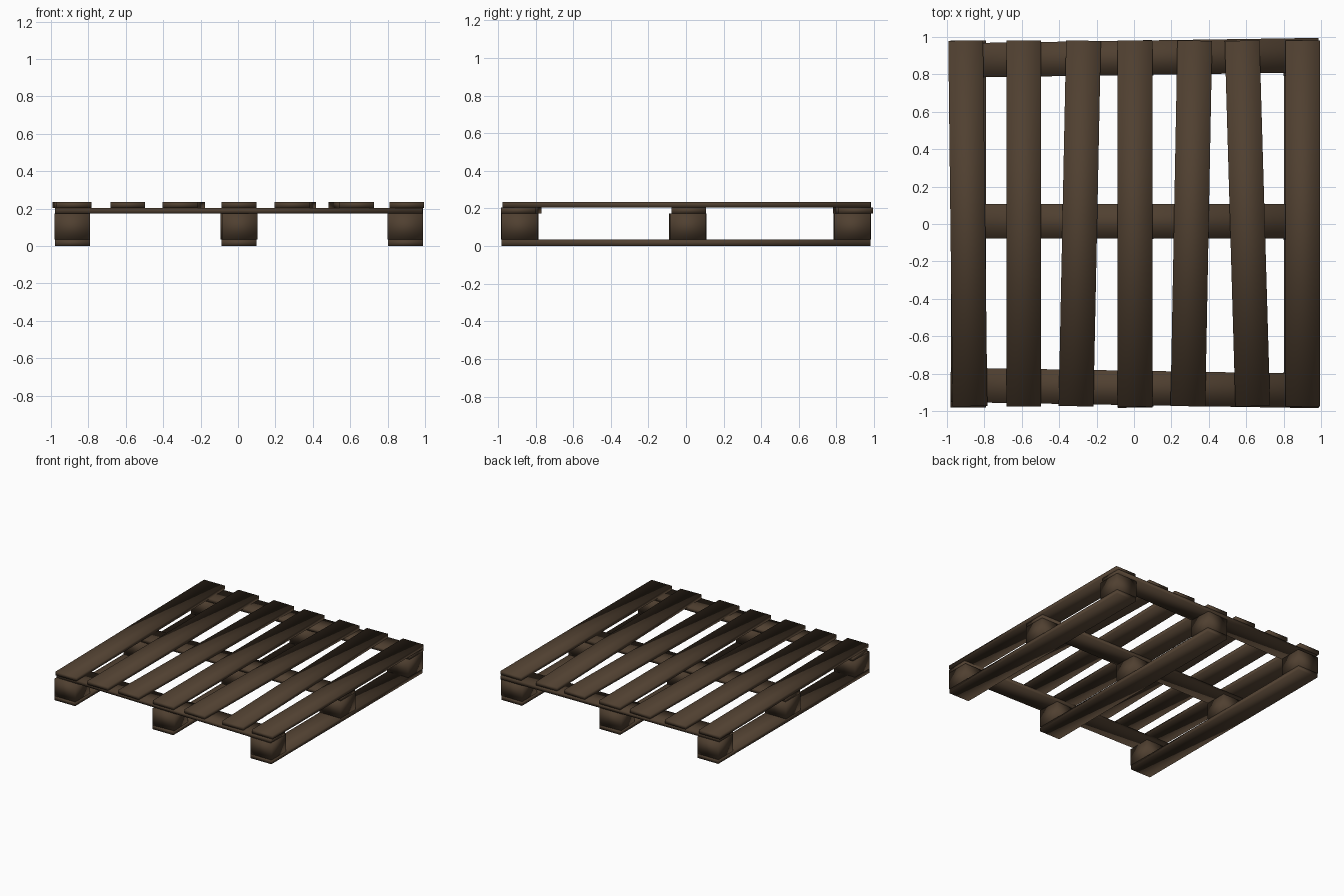
import bpy, math
from mathutils import Matrix

if "Cube" in bpy.data.objects:
    bpy.data.objects.remove(bpy.data.objects["Cube"])

wood = bpy.data.materials.new("dark_brown_wood")
wood.diffuse_color = (0.080, 0.051, 0.030, 1)
wood.use_nodes = True
wood.node_tree.nodes["Principled BSDF"].inputs["Base Color"].default_value = wood.diffuse_color


def box(name, centre, size, angle=0.0):
    """Softly shaded box, turned about the vertical by angle (radians)."""
    bpy.ops.mesh.primitive_cube_add(size=1)
    ob = bpy.context.object
    ob.name = name
    ob.data.transform(Matrix.Diagonal((*size, 1)))
    ob.location = centre
    ob.rotation_euler.z = angle
    for p in ob.data.polygons:
        p.use_smooth = True
    ob.data.materials.append(wood)
    return ob


# layer heights: runners, blocks, cross boards, deck
Z = [0.0, 0.034, 0.174, 0.204, 0.235]


def layer(i):
    return (Z[i] + Z[i + 1]) / 2, Z[i + 1] - Z[i]


columns = [("left", -0.885), ("middle", 0.005), ("right", 0.895)]
rows = [("front", -0.885), ("centre", 0.01), ("back", 0.885)]

# bottom runners along y
z, h = layer(0)
for side, x in columns:
    box(f"{side}_runner", (x, 0, z), (0.187, 1.96, h))

# nine spacer blocks, the middle column slightly turned
z, h = layer(1)
for side, x in columns:
    for row, y in rows:
        turn = math.radians(3) if side == "middle" else 0
        box(f"{side}_{row}_block", (x, y, z), (0.19, 0.19, h), turn)

# cross boards along x: centre y at the left and right ends
z, h = layer(2)
for row, y0, y1 in [("front", -0.86, -0.893), ("centre", 0.014, 0.014), ("back", 0.874, 0.903)]:
    box(f"{row}_cross_board", (0.005, (y0 + y1) / 2, z), (1.965, 0.184, h),
        math.atan2(y1 - y0, 1.965))

# deck boards along y: centre x at the front and back ends
z, h = layer(3)
deck = [(-0.877, -0.9), (-0.59, -0.59), (-0.31, -0.27), (0.005, 0.005),
        (0.288, 0.325), (0.635, 0.578), (0.902, 0.902)]
for i, (x0, x1) in enumerate(deck, 1):
    box(f"deck_board_{i}", ((x0 + x1) / 2, 0.003, z), (0.186, 1.955, h),
        -math.atan2(x1 - x0, 1.955))
